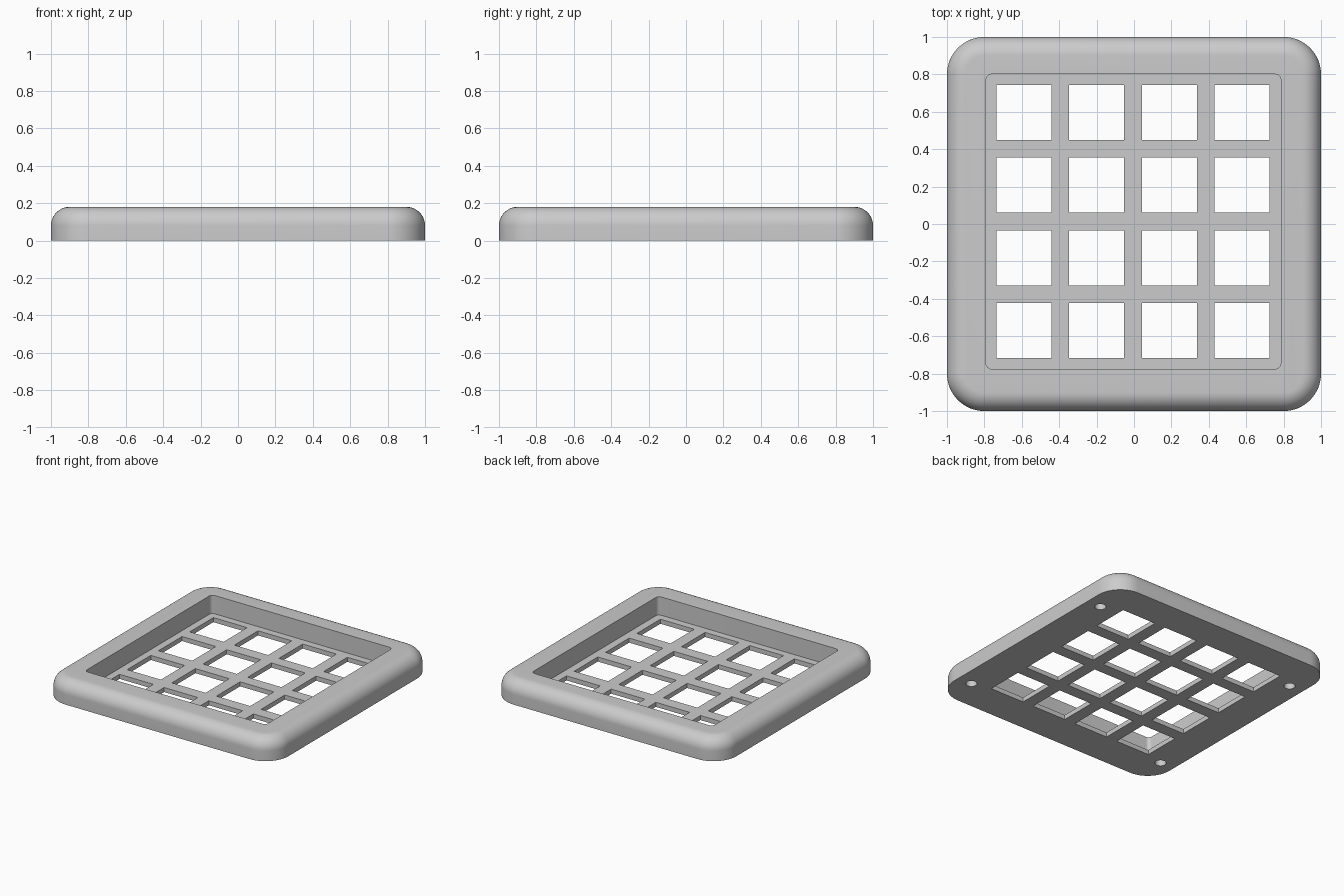
import bpy, bmesh, math

if "Cube" in bpy.data.objects:
    bpy.data.objects.remove(bpy.data.objects["Cube"])

grey = bpy.data.materials.new("light_grey")
grey.diffuse_color = (0.6, 0.6, 0.6, 1)
grey.use_nodes = True
grey.node_tree.nodes["Principled BSDF"].inputs["Base Color"].default_value = grey.diffuse_color


def rounded_rect(cx, cy, hx, hy, r, seg):
    """Counter-clockwise outline of a rectangle with round corners."""
    pts = []
    for k, (sx, sy) in enumerate([(1, 1), (-1, 1), (-1, -1), (1, -1)]):
        for i in range(seg + 1):
            a = math.pi / 2 * (k + i / seg)
            pts.append((cx + sx * (hx - r) + r * math.cos(a),
                        cy + sy * (hy - r) + r * math.sin(a)))
    return pts


def loft(bm, rings):
    """Closed solid through a list of (outline, height) rings."""
    loops = [[bm.verts.new((x, y, z)) for x, y in pts] for pts, z in rings]
    n = len(loops[0])
    for a, b in zip(loops, loops[1:]):
        for i in range(n):
            j = (i + 1) % n
            bm.faces.new((a[i], a[j], b[j], b[i]))
    bm.faces.new(loops[0][::-1])
    bm.faces.new(loops[-1])


def make_object(name, bm):
    mesh = bpy.data.meshes.new(name)
    bm.to_mesh(mesh)
    bm.free()
    mesh.materials.append(grey)
    obj = bpy.data.objects.new(name, mesh)
    bpy.context.collection.objects.link(obj)
    return obj


H, FILLET, CORNER, FLOOR = 0.18, 0.10, 0.20, 0.036

# Tray body with round corners and a filleted top edge
rings = [(rounded_rect(0, 0, 1, 1, CORNER, 16), 0)]
for i in range(13):
    a = math.pi / 2 * i / 12
    d = FILLET * (1 - math.cos(a))
    rings.append((rounded_rect(0, 0, 1 - d, 1 - d, CORNER - d, 16),
                  H - FILLET + FILLET * math.sin(a)))
bm = bmesh.new()
loft(bm, rings)
tray = make_object("tray", bm)

# Pocket, slightly off centre
bm = bmesh.new()
outline = rounded_rect(-0.003, 0.013, 0.788, 0.788, 0.03, 6)
loft(bm, [(outline, FLOOR), (outline, 0.4)])
pocket = make_object("pocket_cutter", bm)

# Four by four grid of square windows through the floor
bm = bmesh.new()
for ix in range(4):
    for iy in range(4):
        cx = -0.005 + (ix - 1.5) * 0.3885
        cy = 0.013 + (iy - 1.5) * 0.389
        h = 0.147
        sq = [(cx - h, cy - h), (cx + h, cy - h), (cx + h, cy + h), (cx - h, cy + h)]
        loft(bm, [(sq, -0.1), (sq, 0.1)])
windows = make_object("window_cutter", bm)

# Blind screw holes in the underside
bm = bmesh.new()
for x in (-0.88, 0.88):
    for y in (-0.755, 0.675):
        circle = [(x + 0.04 * math.cos(t * math.pi / 12),
                   y + 0.04 * math.sin(t * math.pi / 12)) for t in range(24)]
        loft(bm, [(circle, -0.1), (circle, 0.10)])
holes = make_object("screw_hole_cutter", bm)

# Cut, bake the result and remove the cutters
cutters = (pocket, windows, holes)
for c in cutters:
    mod = tray.modifiers.new(c.name, 'BOOLEAN')
    mod.operation, mod.solver, mod.object = 'DIFFERENCE', 'EXACT', c
    c.hide_render = True
bpy.context.view_layer.update()
deps = bpy.context.evaluated_depsgraph_get()
baked = bpy.data.meshes.new_from_object(tray.evaluated_get(deps))
tray.modifiers.clear()
tray.data = baked
for c in cutters:
    bpy.data.objects.remove(c)

bpy.ops.object.select_all(action='DESELECT')
tray.select_set(True)
bpy.context.view_layer.objects.active = tray
bpy.ops.object.shade_smooth_by_angle(angle=math.radians(30))
